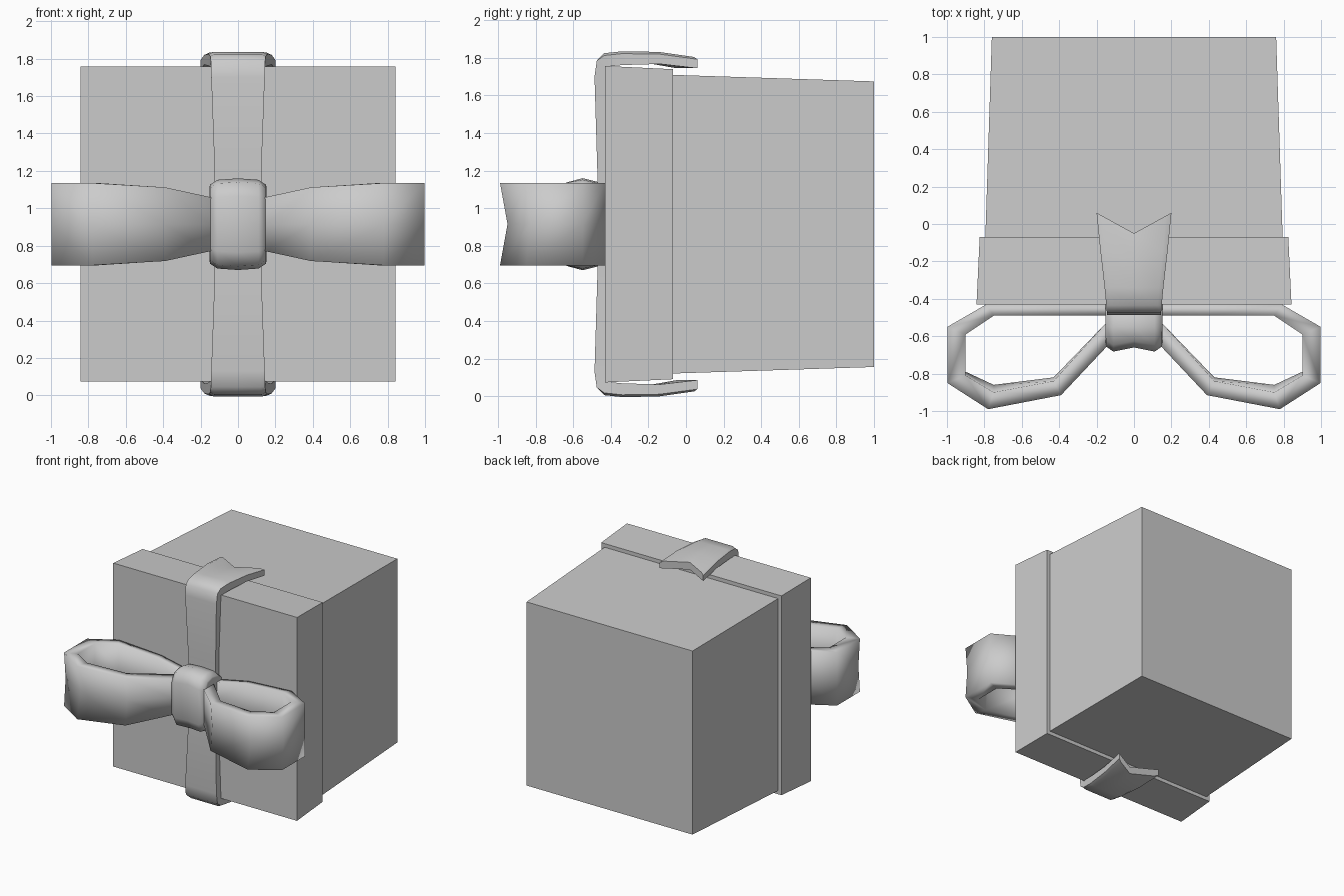
import bpy, bmesh

if "Cube" in bpy.data.objects:
    bpy.data.objects.remove(bpy.data.objects["Cube"])

ZC = 0.915  # height of the box axis


def loft(name, rings, smooth=True):
    """Skin a list of equal closed rings and cap both ends."""
    bm = bmesh.new()
    rows = [[bm.verts.new(p) for p in ring] for ring in rings]
    n = len(rows[0])
    for a, b in zip(rows, rows[1:]):
        for i in range(n):
            j = (i + 1) % n
            bm.faces.new((a[i], a[j], b[j], b[i]))
    bm.faces.new(rows[0])
    bm.faces.new(rows[-1])
    bmesh.ops.recalc_face_normals(bm, faces=bm.faces)
    for f in bm.faces:
        f.smooth = smooth
    me = bpy.data.meshes.new(name)
    bm.to_mesh(me)
    bm.free()
    ob = bpy.data.objects.new(name, me)
    bpy.context.collection.objects.link(ob)
    return ob


def smooth_by_angle(ob, angle):
    bpy.ops.object.select_all(action='DESELECT')
    ob.select_set(True)
    bpy.context.view_layer.objects.active = ob
    bpy.ops.object.shade_smooth_by_angle(angle=angle)


def square(y, r):
    return [(sx * r, y, ZC + sz * r) for sx, sz in ((-1, -1), (1, -1), (1, 1), (-1, 1))]


# Tapered box and its lid
loft("box_body", [square(-0.08, 0.795), square(1.0, 0.76)], False)
loft("box_lid", [square(-0.43, 0.842), square(-0.07, 0.825)], False)

# Ribbon: outer (y, z), inner (y, z), half width, notch depth
stations = [
    ((0.06, 1.805), (0.06, 1.745), 0.20, 0.11),
    ((-0.14, 1.832), (-0.14, 1.768), 0.18, 0.04),
    ((-0.34, 1.835), (-0.34, 1.762), 0.157, 0),
    ((-0.435, 1.825), (-0.41, 1.755), 0.148, 0),
    ((-0.475, 1.785), (-0.425, 1.745), 0.145, 0),
    ((-0.487, 1.70), (-0.425, 1.70), 0.143, 0),
    ((-0.472, 1.20), (-0.425, 1.20), 0.125, 0),
]
COLS = (-1, -0.85, 0, 0.85, 1)


def ribbon_ring(st, s):
    (oy, oz), (iy, iz), w, notch = st
    ring = []
    for (y, z), cols in (((oy, oz), COLS), ((iy, iz), COLS[::-1])):
        for c in cols:
            # outer rim is slightly rolled down on the tail
            drop = 0.012 if abs(c) == 1 and z == oz and z > 1.8 else 0
            ring.append((c * w, y - notch * (1 - abs(c)), ZC + s * (z - drop - ZC)))
    return ring


ribbon = loft("ribbon", [ribbon_ring(s, 1) for s in stations]
              + [ribbon_ring(s, -1) for s in reversed(stations)])
smooth_by_angle(ribbon, 0.8)

# Bow loops: outer (x, y), inner (x, y), half height, inward dent at mid height
path = [
    ((0.05, -0.43), (0.05, -0.49), 0.13, 0),
    ((0.15, -0.43), (0.15, -0.49), 0.145, 0),
    ((0.40, -0.43), (0.40, -0.49), 0.197, 0),
    ((0.79, -0.43), (0.75, -0.49), 0.22, 0),
    ((0.998, -0.55), (0.90, -0.59), 0.22, 0),
    ((0.998, -0.85), (0.90, -0.81), 0.22, 0.02),
    ((0.78, -0.99), (0.75, -0.90), 0.22, 0.04),
    ((0.39, -0.915), (0.43, -0.84), 0.197, 0.02),
    ((0.15, -0.66), (0.15, -0.53), 0.145, 0),
    ((0.05, -0.56), (0.05, -0.50), 0.13, 0),
]
for side, s in (("left", -1), ("right", 1)):
    rings = []
    for (ox, oy), (ix, iy), h, d in path:
        rings.append([(s * ox, oy, ZC + h), (s * ox, oy + d, ZC), (s * ox, oy, ZC - h),
                      (s * ix, iy, ZC - h), (s * ix, iy + d, ZC), (s * ix, iy, ZC + h)])
    loft(f"bow_loop_{side}", rings)

# Knot: rounded band profile (y, z above centre), swept across x
half = [(-0.43, 0.19), (-0.47, 0.225), (-0.55, 0.245), (-0.655, 0.225), (-0.69, 0.15)]
profile = half + [(y, -z) for y, z in reversed(half)]
rings = []
for x, k, dent in ((-0.152, 0.05, 0), (-0.15, 0.035, 0), (-0.11, 0.008, 0), (0, 0, 0.03),
                   (0.11, 0.008, 0), (0.15, 0.035, 0), (0.152, 0.05, 0)):
    rings.append([(x, y + (k + dent if y < -0.6 else 0), ZC + z * (1 - 4 * k))
                  for y, z in profile])
knot = loft("bow_knot", rings)
smooth_by_angle(knot, 1.1)
